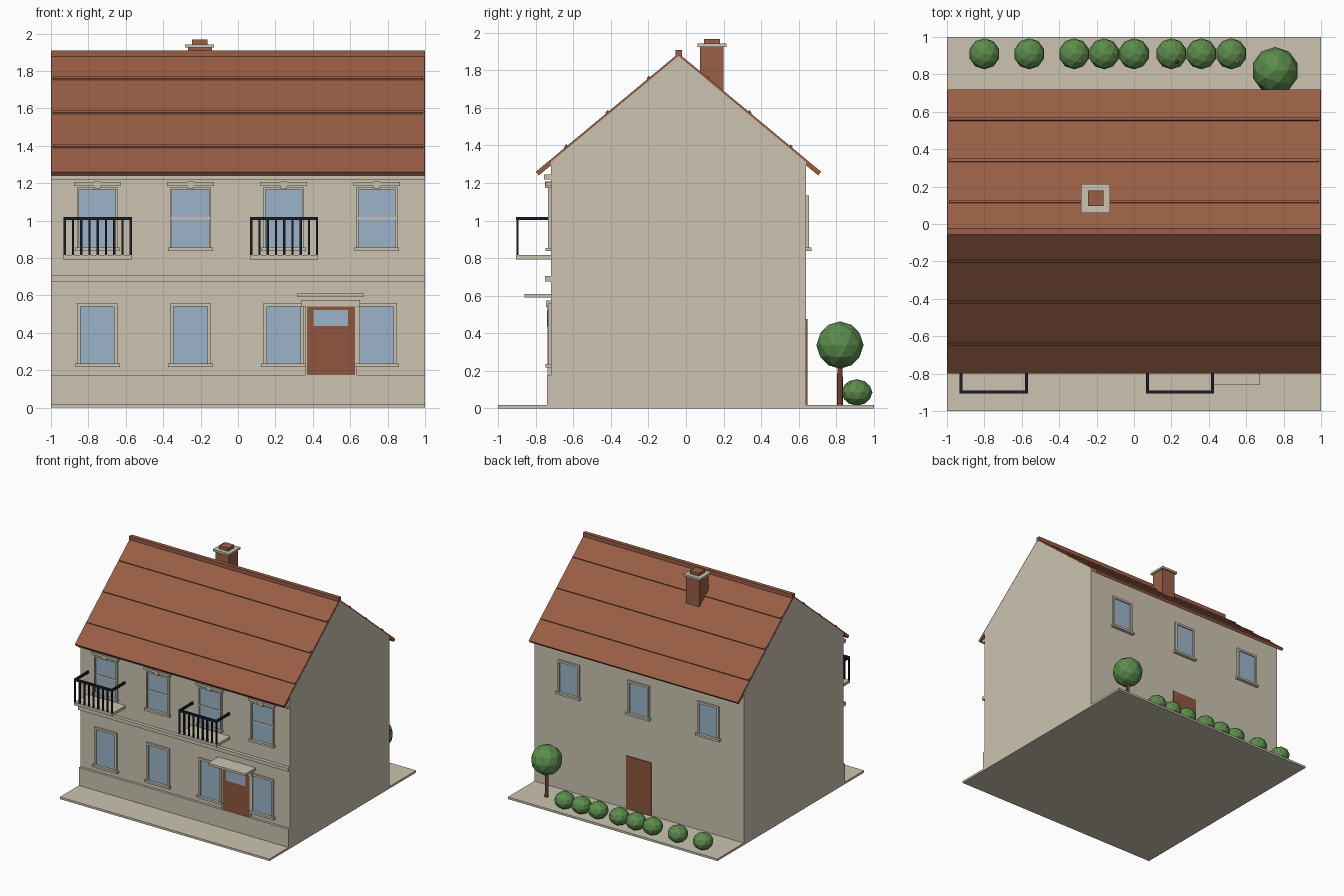
import bpy, bmesh
from mathutils import Matrix, Vector

cube = bpy.data.objects.get("Cube")
if cube:
    bpy.data.objects.remove(cube)


def material(name, hex_code):
    """Flat material from an sRGB hex colour, converted to linear."""
    rgb = [int(hex_code[i:i + 2], 16) / 255 for i in (0, 2, 4)]
    col = [c / 12.92 if c < 0.04 else ((c + 0.055) / 1.055) ** 2.4 for c in rgb] + [1]
    m = bpy.data.materials.new(name)
    m.use_nodes = True
    m.diffuse_color = col
    m.node_tree.nodes["Principled BSDF"].inputs["Base Color"].default_value = col
    return m


STONE = material("warm stone", "ccc4b1")
TILE = material("terracotta tile", "985e45")
DOOR = material("red brown wood", "8f563f")
GLASS = material("pale blue glass", "9cb4c8")
IRON = material("dark iron", "1b1d28")
LEAF = material("leaf green", "5c8c4c")
PINK = material("pale blossom", "e0b0a8")
RED = material("red blossom", "b03a30")


def finish(name, bm, mat):
    bmesh.ops.recalc_face_normals(bm, faces=bm.faces)
    mesh = bpy.data.meshes.new(name)
    bm.to_mesh(mesh)
    bm.free()
    mesh.materials.append(mat)
    ob = bpy.data.objects.new(name, mesh)
    bpy.context.collection.objects.link(ob)
    return ob


def boxes(name, mat, *spans):
    """One object of boxes, each given as (x0, x1, y0, y1, z0, z1)."""
    bm = bmesh.new()
    for x0, x1, y0, y1, z0, z1 in spans:
        centre = Vector((x0 + x1, y0 + y1, z0 + z1)) / 2
        size = Matrix.Diagonal((x1 - x0, y1 - y0, z1 - z0, 1))
        bmesh.ops.create_cube(bm, size=1, matrix=Matrix.Translation(centre) @ size)
    return finish(name, bm, mat)


def extrude_x(name, mat, profile, half):
    """Extrude a (y, z) outline along x, from -half to half."""
    bm = bmesh.new()
    face = bm.faces.new([bm.verts.new((-half, y, z)) for y, z in profile])
    new = bmesh.ops.extrude_face_region(bm, geom=[face])["geom"]
    bmesh.ops.translate(bm, vec=(2 * half, 0, 0),
                        verts=[v for v in new if isinstance(v, bmesh.types.BMVert)])
    return finish(name, bm, mat)


def ball(name, mat, centre, radius, detail=2):
    bm = bmesh.new()
    bmesh.ops.create_icosphere(bm, subdivisions=detail, radius=radius,
                               matrix=Matrix.Translation(centre))
    return finish(name, bm, mat)


# Main measures
FRONT, BACK, RIDGE_Y, RIDGE_Z = -0.72, 0.64, -0.04, 1.89
SLOPE, REACH = 0.83, 0.76


def roof_z(y, drop=0.0):
    return RIDGE_Z - SLOPE * abs(y - RIDGE_Y) - drop


# Ground and house body
boxes("ground_slab", STONE, (-1, 1, -1, 1, 0, 0.018))
extrude_x("house_body", STONE, [
    (FRONT, 0.001), (BACK, 0.001), (BACK, roof_z(BACK, 0.014)),
    (RIDGE_Y, RIDGE_Z - 0.014), (FRONT, roof_z(FRONT, 0.014))], 1)
boxes("plinth", STONE, (-1, 1, -0.74, FRONT, 0.001, 0.175))
boxes("string_course", STONE, (-1, 1, -0.75, FRONT, 0.675, 0.705))
boxes("cornice", STONE, (-1, 1, -0.755, FRONT, 1.218, 1.245))

# Roof slab: the lower edges are cut square to the slope
y0, y1 = RIDGE_Y - REACH, RIDGE_Y + REACH
extrude_x("roof", TILE, [
    (y0, roof_z(y0)), (RIDGE_Y, RIDGE_Z), (y1, roof_z(y1)),
    (y1 - 0.016, roof_z(y1) - 0.019), (RIDGE_Y, RIDGE_Z - 0.035),
    (y0 + 0.016, roof_z(y0) - 0.019)], 0.998)
boxes("ridge_cap", TILE, (-1, 1, -0.056, -0.022, 1.872, 1.908))

# Raised tile rows on both slopes
for side, label in ((-1, "front"), (1, "back")):
    for row in range(3):
        ya = RIDGE_Y + side * (0.15 + 0.22 * row)
        yb = ya + side * 0.014
        extrude_x(f"{label}_tile_row_{row + 1}", TILE, [
            (ya, roof_z(ya, 0.005)), (yb, roof_z(yb, 0.005)),
            (yb + side * 0.005, roof_z(yb) + 0.006),
            (ya + side * 0.005, roof_z(ya) + 0.006)], 0.99)

# Chimney
boxes("chimney_stack", TILE, (-0.268, -0.14, 0.075, 0.2, 1.65, 1.925))
boxes("chimney_cap", STONE, (-0.283, -0.127, 0.06, 0.215, 1.925, 1.942))
boxes("chimney_pot", TILE, (-0.247, -0.162, 0.095, 0.18, 1.942, 1.967))


def window(name, x, z0, z1, half, wall, out, rim=0.018, sill=0.12):
    """Frame bars, glass and sill; out is -1 on the front and 1 on the back."""
    def depth(a, b):
        return tuple(sorted((wall + out * a, wall + out * b)))
    rail, edge = depth(0, 0.015), half + rim
    boxes(name + "_glass", GLASS, (x - half, x + half, *depth(0, 0.005), z0, z1))
    boxes(name + "_frame", STONE,
          (x - edge, x - half, *rail, z0, z1 + rim),
          (x + half, x + edge, *rail, z0, z1 + rim),
          (x - half, x + half, *rail, z1, z1 + rim))
    boxes(name + "_sill", STONE, (x - sill, x + sill, *depth(0, 0.028), z0 - 0.018, z0))


# Front windows on both floors, with heads and transoms above
for i in range(4):
    x = -0.752 + 0.498 * i
    window(f"lower_window_{i + 1}", x, 0.235, 0.54, 0.09, FRONT, -1)
    name = f"upper_window_{i + 1}"
    window(name, x, 0.855, 1.165, 0.098, FRONT, -1, 0.012)
    boxes(name + "_transom", STONE, (x - 0.098, x + 0.098, -0.73, FRONT, 1.005, 1.018))
    boxes(name + "_head", STONE, (x - 0.125, x + 0.125, -0.748, FRONT, 1.186, 1.205))
    boxes(name + "_keystone", STONE, (x - 0.018, x + 0.018, -0.752, FRONT, 1.172, 1.208))

# Back windows and door
for i in range(3):
    window(f"back_window_{i + 1}", 0.667 * (i - 1), 0.857, 1.115, 0.085, BACK, 1, sill=0.115)
boxes("back_door", DOOR, (-0.12, 0.12, BACK, 0.648, 0.018, 0.475))

# Front door with its light, surround and canopy
boxes("front_door", DOOR, (0.37, 0.625, -0.737, FRONT, 0.175, 0.54))
boxes("front_door_light", GLASS, (0.403, 0.588, -0.74, -0.735, 0.435, 0.522))
boxes("front_door_surround", STONE,
      (0.36, 0.37, -0.738, FRONT, 0.175, 0.54), (0.625, 0.635, -0.738, FRONT, 0.175, 0.54),
      (0.338, 0.652, -0.745, FRONT, 0.54, 0.575))
boxes("door_canopy", STONE, (0.315, 0.673, -0.86, FRONT, 0.59, 0.61))

# Balconies
for x, label in ((-0.75, "right"), (0.247, "left")):
    w, t, top, front = 0.182, 0.006, 1.01, -0.897
    boxes(label + "_balcony_slab", STONE, (x - w, x + w, -0.905, FRONT, 0.793, 0.816))
    boxes(label + "_balcony_handrail", IRON,
          (x - w, x + w, front - 0.008, front + 0.008, top - 0.008, top + 0.01),
          *[(c - 0.008, c + 0.008, front, FRONT, top - 0.008, top + 0.01)
            for c in (x - w + 0.008, x + w - 0.008)])
    posts = [x + (w - t) * (2 * k / 8 - 1) for k in range(9)]
    boxes(label + "_balcony_balusters", IRON,
          *[(p - t, p + t, front - t, front + t, 0.816, top) for p in posts])

# Tree
bm = bmesh.new()
bmesh.ops.create_cone(bm, cap_ends=True, segments=8, radius1=0.016, radius2=0.014, depth=0.24,
                      matrix=Matrix.Translation((0.755, 0.82, 0.135)))
finish("tree_trunk", bm, DOOR)
ball("tree_crown", LEAF, (0.755, 0.82, 0.337), 0.126)

# Hedge of round bushes, some with a small blossom
blossoms = {2: PINK, 5: RED, 7: PINK}
for i, x in enumerate((-0.8, -0.56, -0.32, -0.16, 0, 0.2, 0.36, 0.52)):
    ball(f"bush_{i + 1}", LEAF, (x, 0.91, 0.085), 0.083).scale = (1, 1, 0.85)
    bpy.context.collection.objects[f"bush_{i + 1}"].location.z = 0.0125
    if i in blossoms:
        ball(f"blossom_{i + 1}", blossoms[i], (x + 0.03, 0.87, 0.133), 0.013, 1)
